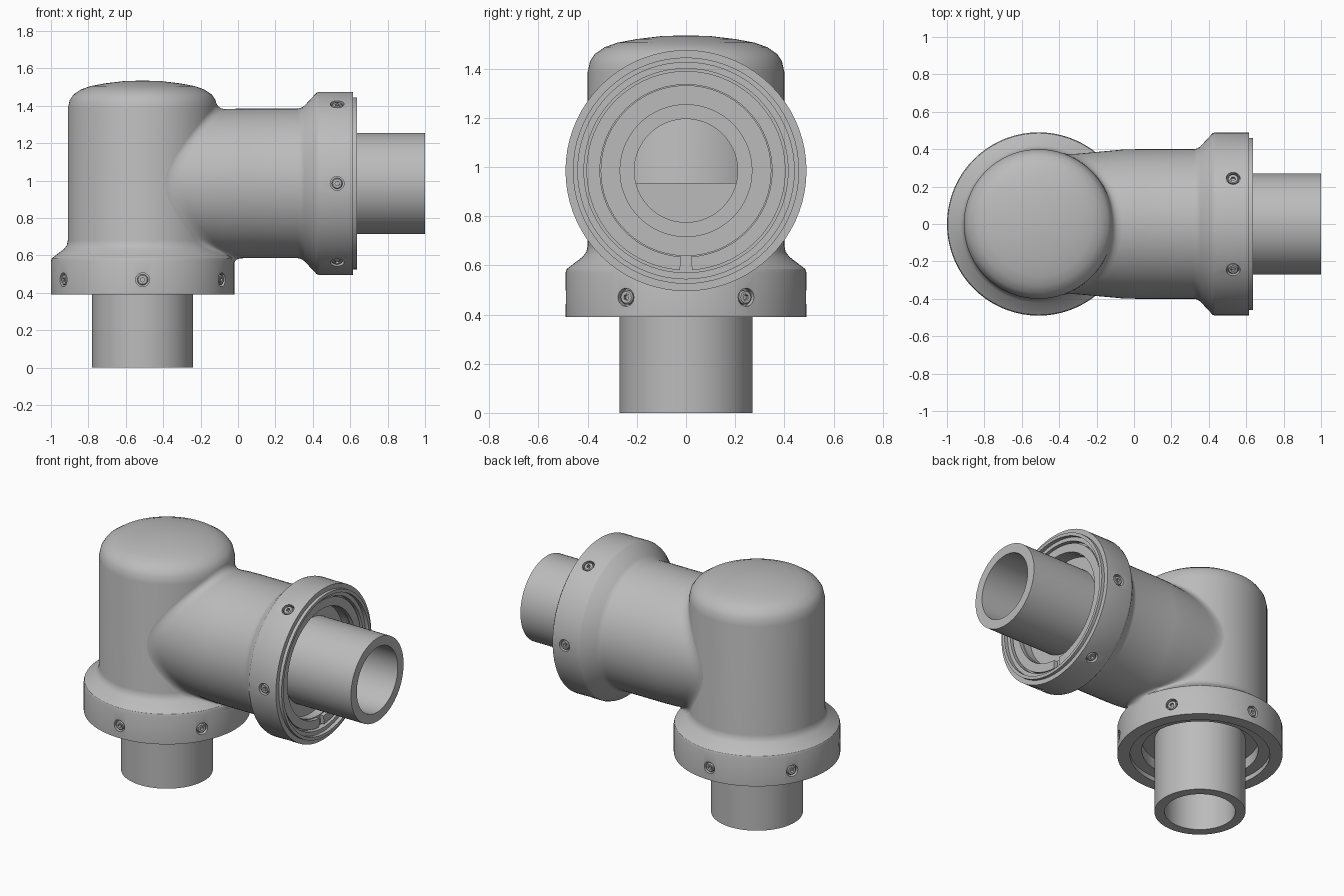
import bpy, bmesh
from math import pi, sin, cos, sqrt, radians
from mathutils import Matrix, Vector

cube = bpy.data.objects.get("Cube")
if cube:
    bpy.data.objects.remove(cube)

metal = bpy.data.materials.new("grey_metal")
metal.use_nodes = True
GREY = (0.5, 0.5, 0.5, 1)
metal.diffuse_color = GREY
metal.node_tree.nodes["Principled BSDF"].inputs["Base Color"].default_value = GREY

AX, AZ = -0.51, 0.985                       # upright axis x, side branch axis z
UP = Matrix.Translation((AX, 0, 0))
SIDE = Matrix.Translation((0, 0, AZ)) @ Matrix.Rotation(pi / 2, 4, 'Y')


def lathe(bm, profile, frame, segs=72, closed=False, start=0.0, sweep=2 * pi):
    """Turn (radius, height) points about the z axis of a frame."""
    full = sweep > 6.28
    cols = segs if full else segs + 1
    rows = []
    for r, h in profile:
        if r == 0:
            rows.append([bm.verts.new(frame @ Vector((0, 0, h)))] * cols)
        else:
            angles = [start + sweep * i / segs for i in range(cols)]
            rows.append([bm.verts.new(frame @ Vector((r * cos(a), r * sin(a), h)))
                         for a in angles])
    pairs = list(zip(rows, rows[1:]))
    if closed:
        pairs.append((rows[-1], rows[0]))
    for lo, hi in pairs:
        for i in range(segs):
            j = (i + 1) % cols
            quad = list(dict.fromkeys([lo[i], lo[j], hi[j], hi[i]]))
            if len(quad) > 2:
                bm.faces.new(quad)
    if not full:
        bm.faces.new([row[0] for row in rows])
        bm.faces.new([row[-1] for row in rows])


def make(name, bm, smooth=True):
    bmesh.ops.recalc_face_normals(bm, faces=bm.faces)
    mesh = bpy.data.meshes.new(name)
    bm.to_mesh(mesh)
    bm.free()
    obj = bpy.data.objects.new(name, mesh)
    bpy.context.collection.objects.link(obj)
    mesh.materials.append(metal)
    if smooth:
        soften(obj)
    return obj


def activate(obj):
    bpy.ops.object.select_all(action='DESELECT')
    obj.select_set(True)
    bpy.context.view_layer.objects.active = obj


def soften(obj):
    activate(obj)
    bpy.ops.object.shade_smooth_by_angle(angle=radians(30))


def turned(name, profile, frame, **options):
    bm = bmesh.new()
    lathe(bm, profile, frame, **options)
    return make(name, bm)


def screw_frames(frame, height, first):
    """Six frames round a flange, z pointing outward from its rim."""
    for k in range(6):
        spin = Matrix.Rotation(first + k * pi / 3, 4, 'Z')
        yield (frame @ Matrix.Translation((0, 0, height)) @ spin
               @ Matrix.Translation((0.49, 0, 0)) @ Matrix.Rotation(pi / 2, 4, 'Y'))


def drill(obj, frames):
    bm = bmesh.new()
    for f in frames:
        lathe(bm, [(0, -0.03), (0.037, -0.03), (0.037, 0.03), (0, 0.03)], f, segs=24)
    cutter = make("screw_hole_cutter", bm, smooth=False)
    cutter.hide_render = True
    mod = obj.modifiers.new("screw_holes", 'BOOLEAN')
    mod.object = cutter
    mod.solver = 'EXACT'
    activate(obj)
    bpy.ops.object.modifier_apply(modifier=mod.name)
    bpy.data.objects.remove(cutter)
    soften(obj)


# Upright housing: dome, wall, flange, then the recess round the pipe
outer = [(0, 1.535), (0.1, 1.532), (0.2, 1.52), (0.28, 1.505), (0.33, 1.487),
         (0.37, 1.46), (0.39, 1.43), (0.4, 1.385), (0.4, 0.68), (0.405, 0.655),
         (0.42, 0.635), (0.485, 0.585), (0.49, 0.57), (0.49, 0.39)]
recess = [(0.415, 0.39), (0.415, 0.42), (0.345, 0.42), (0.345, 0.49),
          (0.25, 0.49), (0.25, 0.93), (0, 0.93)]
upright = turned("upright_housing", outer + recess, UP)

# Side branch: slightly tapered neck, flange with a raised lip, recess
branch = turned("side_branch", [
    (0, -0.42), (0.365, -0.42), (0.37, -0.36), (0.385, -0.2), (0.398, -0.06), (0.4, 0.02),
    (0.4, 0.32), (0.403, 0.335), (0.415, 0.355), (0.485, 0.42), (0.49, 0.435),
    (0.49, 0.615), (0.46, 0.615), (0.46, 0.635), (0.44, 0.635), (0.44, 0.61),
    (0.415, 0.61), (0.415, 0.575), (0.345, 0.575), (0.345, 0.52),
    (0.25, 0.52), (0.25, -0.2), (0, -0.2)], SIDE)

# Set screws sunk into the rims
for label, body, frame, height in (("upright", upright, UP, 0.47),
                                   ("branch", branch, SIDE, 0.53)):
    frames = list(screw_frames(frame, height, pi / 6))
    drill(body, frames)
    bm = bmesh.new()
    for f in frames:
        lathe(bm, [(0, -0.02), (0.016, -0.02), (0.016, -0.004), (0.024, -0.004),
                   (0.029, -0.009), (0.029, -0.032), (0, -0.032)], f, segs=24)
        lathe(bm, [(0.018, -0.025), (0.018, -0.003), (0.012, -0.003), (0.012, -0.025)],
              f, segs=6, closed=True)
    make(label + "_set_screws", bm)


# Blended fillet where the branch meets the upright housing
def wall_x(y, z):
    for (r1, z1), (r0, z0) in zip(outer, outer[1:]):
        if z0 <= z <= z1:
            r = r0 + (r1 - r0) * (z - z0) / (z1 - z0)
            return AX + sqrt(max(r * r - y * y, 0))
    return AX


def neck(x):
    return 0.4 - 0.03 * min(max(-x / 0.36, 0), 1) ** 1.3


bm = bmesh.new()
STEPS, AROUND = 8, 96
grid = []
for i in range(AROUND):
    a = 2 * pi * i / AROUND
    x = -0.2
    for _ in range(12):
        x = wall_x(neck(x) * cos(a), AZ + neck(x) * sin(a))
    r = neck(x)
    y, z = r * cos(a), r * sin(a)
    corner = Vector((x, y, AZ + z))
    r_out = neck(x + 0.055)
    start = Vector((x + 0.055, r_out * cos(a), AZ + r_out * sin(a)))
    ye, ze = y * 1.03, AZ + z * 1.12
    end = Vector((wall_x(ye, ze), ye, ze))
    line = []
    for s in range(STEPS + 1):
        t = s / STEPS
        p = start * (1 - t) ** 2 + corner * 2 * t * (1 - t) + end * t * t
        p.x = max(p.x, wall_x(p.y, p.z) + 0.0005)
        line.append(bm.verts.new(p))
    grid.append(line)
for i in range(AROUND):
    p, q = grid[i], grid[(i + 1) % AROUND]
    for s in range(STEPS):
        bm.faces.new((p[s], q[s], q[s + 1], p[s + 1]))
make("branch_fillet", bm)


# Pipes with open bores
def pipe(name, low, high, frame):
    turned(name, [(0.27, low), (0.27, high), (0.21, high), (0.21, low)], frame, closed=True)


pipe("lower_pipe", 0, 0.935, UP)
pipe("side_pipe", -0.15, 1.0, SIDE)

# Step inside the side bore
bm = bmesh.new()
bmesh.ops.create_cube(bm, size=1, matrix=Matrix.Translation((-0.1, 0, 0.825))
                      @ Matrix.Diagonal((0.04, 0.46, 0.22, 1)))
make("bore_step", bm)

# Split retaining ring in the branch recess, gap at the bottom
turned("retaining_ring", [(0.35, 0.575), (0.35, 0.6), (0.405, 0.6), (0.405, 0.575)], SIDE,
       closed=True, start=0.06, sweep=2 * pi - 0.12)
